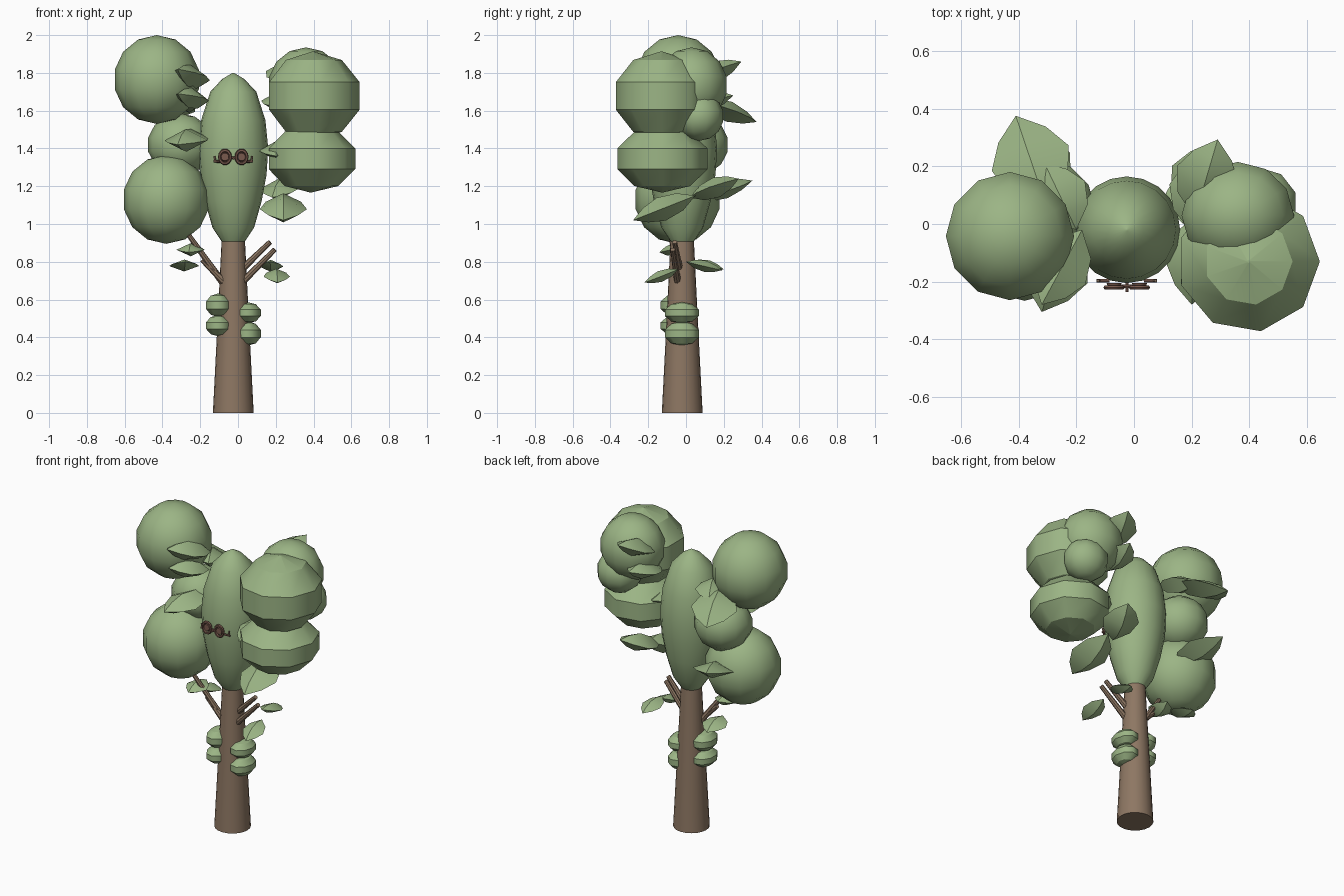
import bpy, bmesh, math
from mathutils import Vector

if "Cube" in bpy.data.objects:
    bpy.data.objects.remove(bpy.data.objects["Cube"])


def material(name, rgb):
    m = bpy.data.materials.new(name)
    m.diffuse_color = (*rgb, 1)
    m.use_nodes = True
    m.node_tree.nodes["Principled BSDF"].inputs["Base Color"].default_value = m.diffuse_color
    return m


GREEN = material("leaf_green", (0.33, 0.46, 0.235))
BROWN = material("bark_brown", (0.27, 0.185, 0.125))
DARK = material("dark_brown", (0.19, 0.10, 0.075))


def finish(name, mat, angle=30):
    o = bpy.context.object
    o.name = name
    o.data.materials.append(mat)
    bpy.ops.object.transform_apply(location=False, rotation=False, scale=True)
    if angle:
        bpy.ops.object.shade_smooth_by_angle(angle=math.radians(angle))
    return o


def from_bmesh(name, bm, mat, angle=30):
    bmesh.ops.recalc_face_normals(bm, faces=bm.faces)
    me = bpy.data.meshes.new(name)
    bm.to_mesh(me)
    bm.free()
    o = bpy.data.objects.new(name, me)
    bpy.context.collection.objects.link(o)
    bpy.ops.object.select_all(action='DESELECT')
    bpy.context.view_layer.objects.active = o
    o.select_set(True)
    return finish(name, mat, angle)


def ball(name, loc, size, seg=12, rings=7):
    bpy.ops.mesh.primitive_uv_sphere_add(segments=seg, ring_count=rings, radius=1, location=loc)
    bpy.context.object.scale = size
    return finish(name, GREEN, 40)


def rod(name, a, b, r1, r2, mat, seg=8):
    a, b = Vector(a), Vector(b)
    d = b - a
    bpy.ops.mesh.primitive_cone_add(vertices=seg, radius1=r1, radius2=r2, depth=d.length,
                                    location=(a + b) / 2,
                                    rotation=d.to_track_quat('Z', 'Y').to_euler())
    return finish(name, mat, 40)


def lathe(name, profile, cx, cy, seg, mat, sy=1.0, angle=35):
    bm = bmesh.new()
    rings = []
    for r, z in profile:
        rings.append([bm.verts.new((cx + r * math.cos(2 * math.pi * i / seg),
                                    cy + sy * r * math.sin(2 * math.pi * i / seg), z))
                      for i in range(seg)])
    for lo, hi in zip(rings, rings[1:]):
        for i in range(seg):
            j = (i + 1) % seg
            bm.faces.new((lo[i], lo[j], hi[j], hi[i]))
    bm.faces.new(rings[0])
    bm.faces.new(rings[-1])
    return from_bmesh(name, bm, mat, angle)


def drum(name, x, y, z, rx, ry, h):
    """Squashed five-ring sphere: smooth around, creased along its rings."""
    lats = [math.radians(a) for a in (-89, -54, -18, 18, 54, 89)]
    prof = [(rx * math.cos(a), z + h * math.sin(a)) for a in lats]
    o = lathe(name, prof, x, y, 9, GREEN, ry / rx, 180)
    co = o.data.vertices
    for e in o.data.edges:
        a, b = (co[v].co for v in e.vertices)
        e.use_edge_sharp = abs(a.z - b.z) < 1e-5


def leaf(name, base, tip, width, thick):
    """Pointed leaf with a ridge above and below."""
    base, tip = Vector(base), Vector(tip)
    d = tip - base
    side = d.cross(Vector((0, 0, 1))).normalized()
    up = side.cross(d).normalized()
    bm = bmesh.new()
    start, end = bm.verts.new(base), bm.verts.new(tip)
    rings = []
    for t, w in ((0.25, 0.75), (0.55, 1.0), (0.8, 0.62)):
        c = base + d * t
        s, u = side * width * w / 2, up * thick * w / 2
        rings.append([bm.verts.new(p) for p in (c + s, c + u, c - s, c - u)])
    for i in range(4):
        j = (i + 1) % 4
        bm.faces.new((start, rings[0][i], rings[0][j]))
        bm.faces.new((end, rings[-1][j], rings[-1][i]))
        for lo, hi in zip(rings, rings[1:]):
            bm.faces.new((lo[i], hi[i], hi[j], lo[j]))
    return from_bmesh(name, bm, GREEN, 30)


# Trunk and central crown
CX, CY = -0.025, -0.02
lathe("trunk", [(0.108, 0), (0.085, 0.45), (0.06, 0.95)], CX, CY, 20, BROWN)
lathe("central_crown", [(0.06, 0.905), (0.11, 0.98), (0.15, 1.12), (0.176, 1.26), (0.185, 1.40),
                        (0.17, 1.55), (0.122, 1.70), (0.058, 1.768), (0.004, 1.80)],
      CX, CY, 20, GREEN)

# Round foliage on the left, and behind on the right
ball("left_top_ball", (-0.43, -0.042, 1.765), (0.228, 0.228, 0.235))
ball("left_middle_ball", (-0.305, 0.05, 1.42), (0.175, 0.175, 0.165))
ball("left_low_ball", (-0.38, -0.045, 1.13), (0.23, 0.227, 0.235))
ball("right_back_ball", (0.36, 0.03, 1.735), (0.2, 0.19, 0.2))
ball("right_small_ball", (0.43, 0.07, 1.57), (0.14, 0.13, 0.13), 10)

# Drum-like foliage on the right
drum("right_upper_drum", 0.397, -0.13, 1.678, 0.26, 0.258, 0.235)
drum("right_lower_drum", 0.385, -0.125, 1.345, 0.248, 0.255, 0.178)

# Burls hugging the trunk
for name, x, y, z, h in (("left_burl_upper", -0.105, -0.045, 0.57, 0.062),
                         ("left_burl_lower", -0.105, -0.045, 0.462, 0.056),
                         ("right_burl_upper", 0.052, -0.022, 0.53, 0.056),
                         ("right_burl_lower", 0.052, -0.022, 0.42, 0.064)):
    drum(name, x, y, z, 0.072, 0.096, h)

# Branches
for i, (a, b) in enumerate((((-0.06, -0.03, 0.66), (-0.26, -0.08, 0.94)),
                            ((-0.06, -0.05, 0.68), (-0.19, -0.05, 0.81)),
                            ((0.0, -0.03, 0.74), (0.17, -0.06, 0.905)),
                            ((0.0, -0.04, 0.67), (0.195, -0.07, 0.865)))):
    rod(f"branch_{i + 1}", a, b, 0.02, 0.013, BROWN)

# Leaves: base, tip, width, thickness
LEAVES = (
    ((-0.30, 0.05, 1.66), (-0.41, 0.375, 1.54), 0.28, 0.11),
    ((-0.28, 0.03, 1.13), (-0.39, 0.352, 1.23), 0.25, 0.10),
    ((-0.22, 0.0, 1.47), (-0.32, -0.305, 1.42), 0.24, 0.12),
    ((-0.18, -0.02, 1.74), (-0.32, -0.28, 1.82), 0.20, 0.12),
    ((-0.17, -0.05, 1.64), (-0.32, -0.26, 1.69), 0.18, 0.11),
    ((-0.20, -0.02, 1.66), (-0.31, 0.21, 1.63), 0.20, 0.11),
    ((0.21, 0.02, 1.75), (0.29, 0.293, 1.86), 0.22, 0.11),
    ((0.20, -0.03, 1.62), (0.24, 0.25, 1.68), 0.20, 0.11),
    ((0.22, 0.04, 1.42), (0.20, -0.28, 1.36), 0.20, 0.11),
    ((0.18, 0.02, 1.14), (0.28, 0.28, 1.24), 0.22, 0.11),
    ((0.24, 0.05, 1.15), (0.24, -0.28, 1.02), 0.25, 0.13),
    ((-0.24, 0.02, 0.88), (-0.26, -0.14, 0.85), 0.15, 0.07),
    ((-0.28, 0.02, 0.80), (-0.29, 0.20, 0.76), 0.16, 0.06),
    ((0.17, 0.0, 0.80), (0.18, 0.19, 0.755), 0.13, 0.06),
    ((0.20, -0.04, 0.76), (0.21, -0.22, 0.69), 0.14, 0.06),
)
for i, (base, tip, w, t) in enumerate(LEAVES):
    leaf(f"leaf_{i + 1}", base, tip, w, t)

# Eye rings with hub discs, side twigs and a small centre bar
for side in (-1, 1):
    x = CX + side * 0.044
    bpy.ops.mesh.primitive_torus_add(major_segments=14, minor_segments=6, major_radius=0.029,
                                     minor_radius=0.008, location=(x, -0.22, 1.355),
                                     rotation=(math.pi / 2, 0, 0))
    bpy.context.object.scale = (1, 1.2, 1)
    finish("eye_ring", DARK, 50)
    rod("eye_disc", (x, -0.205, 1.355), (x, -0.224, 1.355), 0.026, 0.02, DARK, 12)
    rod("eye_twig", (CX + side * 0.06, -0.197, 1.33), (CX + side * 0.104, -0.197, 1.332),
        0.007, 0.007, DARK, 6)
    rod("eye_twig_end", (CX + side * 0.095, -0.197, 1.33), (CX + side * 0.1, -0.197, 1.36),
        0.006, 0.005, BROWN, 6)
rod("eye_bridge", (CX - 0.02, -0.215, 1.35), (CX + 0.02, -0.215, 1.35), 0.007, 0.007, DARK, 6)
rod("centre_bar", (CX, -0.18, 1.345), (CX, -0.235, 1.345), 0.006, 0.006, DARK, 6)
